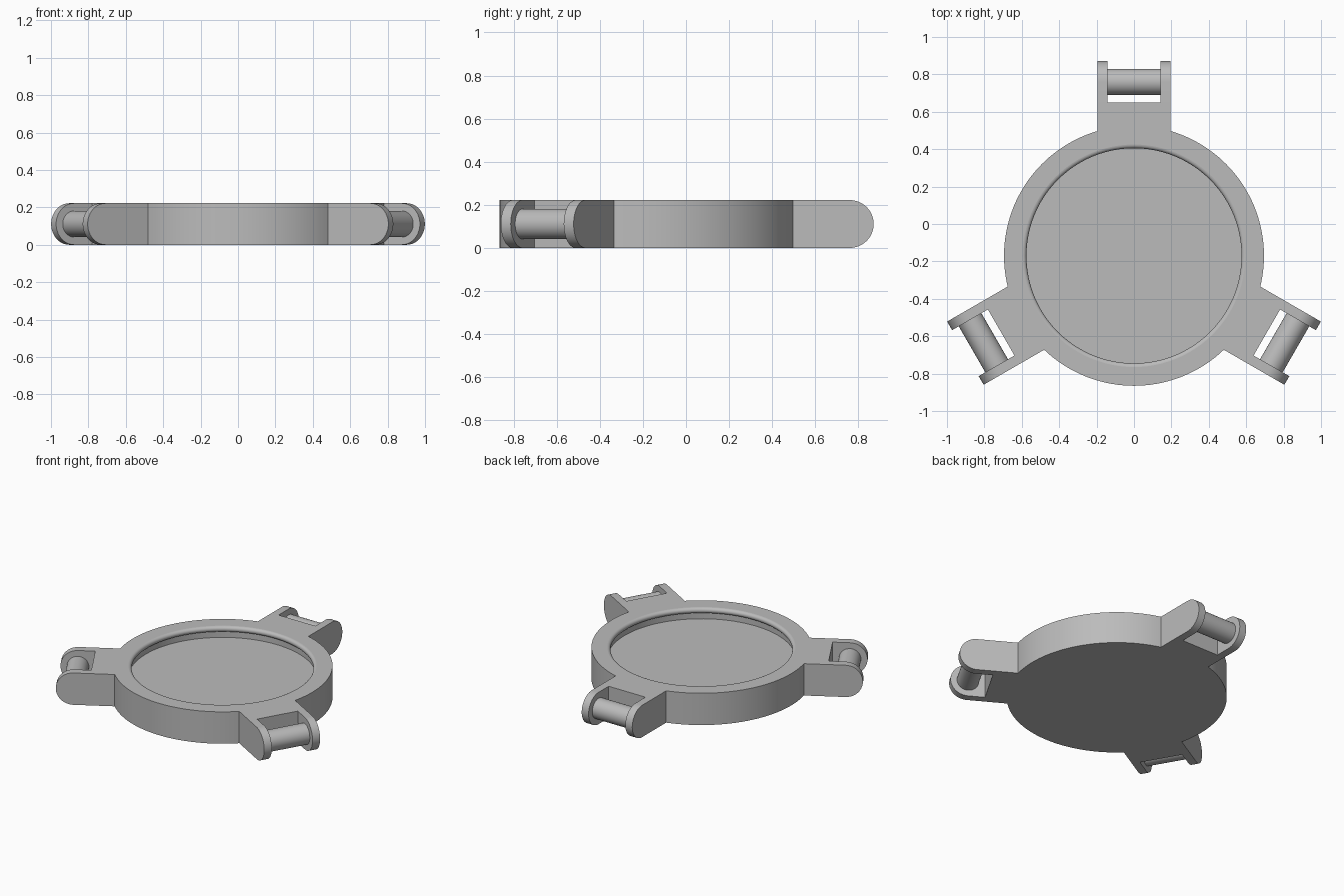
import bpy
import bmesh
from math import pi, sin, cos, asin, radians
from mathutils import Matrix, Vector

cube = bpy.data.objects.get("Cube")
if cube:
    bpy.data.objects.remove(cube, do_unlink=True)

CENTRE = Vector((0, -0.17, 0))
H = 0.222            # overall thickness
R = 0.695            # disc radius
HALF = 0.195         # half width of an arm
SLOT = 0.142         # half width of the slot
SLOT_START, PIN_AT = 0.82, 0.93
FLOOR, RIM, BEAD = 0.14, 0.595, 0.02
ARMS = [radians(a) for a in (90, 210, 330)]
NAMES = ["back", "right", "left"]

grey = bpy.data.materials.new("grey plastic")
grey.use_nodes = True
grey.diffuse_color = (0.5, 0.5, 0.5, 1)
grey.node_tree.nodes["Principled BSDF"].inputs["Base Color"].default_value = (0.5, 0.5, 0.5, 1)


def finish(name, bm, matrix):
    bmesh.ops.recalc_face_normals(bm, faces=bm.faces)
    mesh = bpy.data.meshes.new(name)
    bm.to_mesh(mesh)
    bm.free()
    mesh.materials.append(grey)
    ob = bpy.data.objects.new(name, mesh)
    bpy.context.collection.objects.link(ob)
    ob.matrix_world = matrix
    bpy.ops.object.select_all(action="DESELECT")
    ob.select_set(True)
    bpy.context.view_layer.objects.active = ob
    bpy.ops.object.shade_smooth_by_angle(angle=radians(30))
    return ob


def ring(bm, points):
    return [bm.verts.new(p) for p in points]


def bridge(bm, a, b):
    n = len(a)
    for i in range(n):
        j = (i + 1) % n
        bm.faces.new((a[i], a[j], b[j], b[i]))


def circle(r, z, n=96):
    return [(r * cos(2 * pi * i / n), r * sin(2 * pi * i / n), z) for i in range(n)]


# Body: disc and three arm stubs in one outline, with a beaded recess
def outline():
    pts = []
    spread = asin(HALF / R)
    for a in ARMS:
        along, side = Vector((cos(a), sin(a))), Vector((-sin(a), cos(a)))
        for s in (-HALF, -SLOT, SLOT, HALF):
            pts.append(along * SLOT_START + side * s)
        first, last = a + spread, a + 2 * pi / 3 - spread
        for i in range(37):
            t = first + (last - first) * i / 36
            pts.append(Vector((R * cos(t), R * sin(t))))
    return pts


bm = bmesh.new()
shape = outline()
low = ring(bm, [(p.x, p.y, 0) for p in shape])
high = ring(bm, [(p.x, p.y, H) for p in shape])
bm.faces.new(low)
bridge(bm, low, high)

loops = []
for i in range(11):
    t = pi * i / 10
    loops.append(ring(bm, circle(RIM - BEAD * sin(t), H - BEAD + BEAD * cos(t))))
loops.append(ring(bm, circle(RIM, FLOOR)))
for a, b in zip(loops, loops[1:]):
    bridge(bm, a, b)
bm.faces.new(loops[-1])

edges = []
for loop in (high, loops[0]):
    for i, v in enumerate(loop):
        e = bm.edges.get((v, loop[(i + 1) % len(loop)]))
        e.smooth = False
        edges.append(e)
bmesh.ops.triangle_fill(bm, use_beauty=True, edges=edges, normal=(0, 0, 1))
finish("body", bm, Matrix.Translation(CENTRE))


# Lug: plate with a rounded end, x runs outward along the arm
def lug(name, y0, y1, matrix):
    r = H / 2
    prof = [(SLOT_START, 0)]
    for i in range(25):
        t = -pi / 2 + pi * i / 24
        prof.append((PIN_AT + r * cos(t), r + r * sin(t)))
    prof.append((SLOT_START, H))
    bm = bmesh.new()
    a = ring(bm, [(x, y0, z) for x, z in prof])
    b = ring(bm, [(x, y1, z) for x, z in prof])
    bm.faces.new(a)
    bm.faces.new(b)
    bridge(bm, a, b)
    finish(name, bm, matrix)


# Pin: round bar between the two lugs
def pin(name, matrix):
    bm = bmesh.new()
    place = Matrix.Translation((PIN_AT, 0, H / 2)) @ Matrix.Rotation(pi / 2, 4, "X")
    bmesh.ops.create_cone(bm, cap_ends=True, segments=48, radius1=0.07, radius2=0.07,
                          depth=2 * SLOT + 0.02, matrix=place)
    finish(name, bm, matrix)


for angle, where in zip(ARMS, NAMES):
    m = Matrix.Translation(CENTRE) @ Matrix.Rotation(angle, 4, "Z")
    lug(where + "_lug_a", SLOT, HALF, m)
    lug(where + "_lug_b", -HALF, -SLOT, m)
    pin(where + "_hinge_pin", m)
